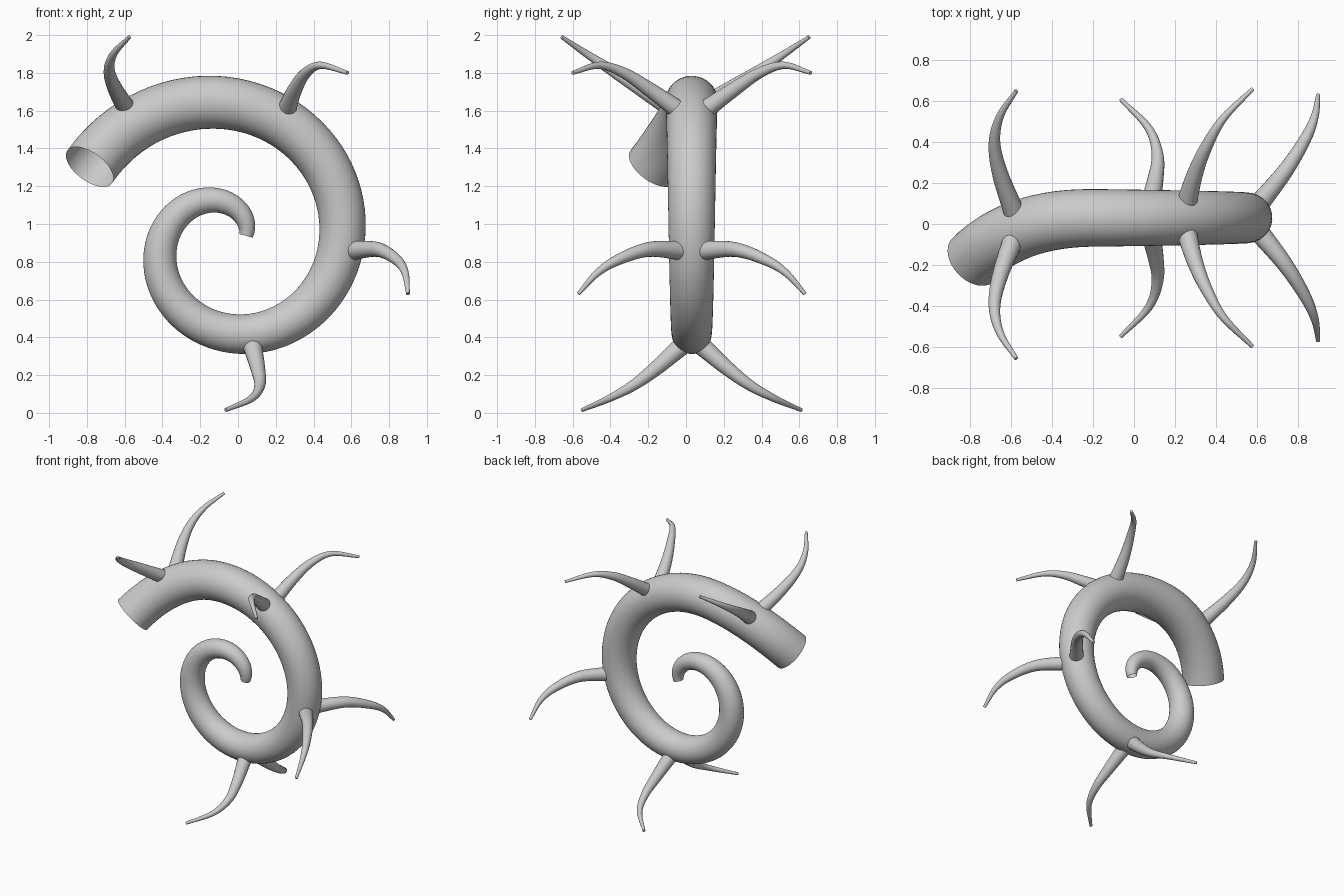
import bpy, bmesh, math
from mathutils import Vector

if "Cube" in bpy.data.objects:
    bpy.data.objects.remove(bpy.data.objects["Cube"])


def sweep(name, pts, radii, sides, cap=False):
    """Round tube through pts with a radius at each point."""
    bm = bmesh.new()
    n = len(pts)
    rings, side = [], None
    for i, p in enumerate(pts):
        t = (pts[min(i + 1, n - 1)] - pts[max(i - 1, 0)]).normalized()
        if side is None:
            side = t.orthogonal()
        side = (side - t * side.dot(t)).normalized()
        up = t.cross(side)
        ring = []
        for k in range(sides):
            a = 2 * math.pi * k / sides
            ring.append(bm.verts.new(p + radii[i] * (side * math.cos(a) + up * math.sin(a))))
        rings.append(ring)
    for a, b in zip(rings, rings[1:]):
        for k in range(sides):
            j = (k + 1) % sides
            bm.faces.new((a[k], a[j], b[j], b[k]))
    if cap:
        bm.faces.new(rings[-1])
    bmesh.ops.recalc_face_normals(bm, faces=bm.faces)
    me = bpy.data.meshes.new(name)
    bm.to_mesh(me)
    bm.free()
    ob = bpy.data.objects.new(name, me)
    bpy.context.collection.objects.link(ob)
    bpy.ops.object.select_all(action='DESELECT')
    ob.select_set(True)
    bpy.context.view_layer.objects.active = ob
    bpy.ops.object.shade_smooth_by_angle(angle=math.radians(40))
    return ob


def lerp_table(table, x):
    for (x0, v0), (x1, v1) in zip(table, table[1:]):
        if x <= x1:
            return v0 + (v1 - v0) * (x - x0) / (x1 - x0)
    return table[-1][1]


def smooth_path(ctrl, steps=7):
    """Catmull-Rom curve through the control points."""
    c = [2 * ctrl[0] - ctrl[1]] + ctrl + [2 * ctrl[-1] - ctrl[-2]]
    out = []
    for i in range(1, len(c) - 2):
        a, b, d, e = c[i - 1:i + 3]
        for s in range(steps):
            t = s / steps
            out.append(0.5 * (2 * b + (d - a) * t + (2 * a - 5 * b + 4 * d - e) * t * t
                              + (3 * b - a - 3 * d + e) * t ** 3))
    return out + [ctrl[-1]]


# Spiral body: open tube on an Archimedean spiral, mouth turning to the front
MID = 0.03
START, END, N = 20, 511, 130
thickness = [(20, .036), (55, .051), (95, .063), (185, .086), (275, .104),
             (365, .122), (455, .14), (511, .147)]
pts, radii = [], []
for i in range(N + 1):
    deg = START + (END - START) * i / N
    r = 0.74 - 0.132 * (450 - deg) / 90
    a = math.radians(deg)
    bend = max(0, (deg - 460) / (END - 460)) ** 2.2
    pts.append(Vector((-0.06 + r * math.cos(a), MID - 0.205 * bend, 0.9 + r * math.sin(a))))
    radii.append(lerp_table(thickness, deg))
sweep("spiral_body", pts, radii, 40)

# Curved spikes in mirrored pairs: (mirror plane y, points as x, sideways offset, z)
spikes = [
    (-0.003, [(-.595, .085, 1.62), (-.655, .25, 1.725), (-.682, .40, 1.82), (-.655, .53, 1.905), (-.575, .655, 1.99)]),
    (MID, [(.26, .08, 1.61), (.30, .22, 1.71), (.36, .36, 1.80), (.44, .49, 1.84), (.58, .63, 1.80)]),
    (MID, [(.62, .08, .86), (.74, .23, .865), (.84, .39, .81), (.885, .50, .74), (.90, .60, .63)]),
    (MID, [(.08, .07, .34), (.105, .19, .235), (.115, .31, .145), (.07, .44, .075), (-.065, .58, .015)]),
]
for n, (mid, ctrl) in enumerate(spikes, 1):
    for label, s in (("front", -1), ("back", 1)):
        c = [Vector((x, mid + s * d, z)) for x, d, z in ctrl]
        c[0] += (c[0] - c[1]).normalized() * 0.03
        path = smooth_path(c)
        m = len(path) - 1
        rad = [0.052 - 0.042 * (i / m) ** 0.85 for i in range(m + 1)]
        sweep(f"{label}_spike_{n}", path, rad, 20, cap=True)
